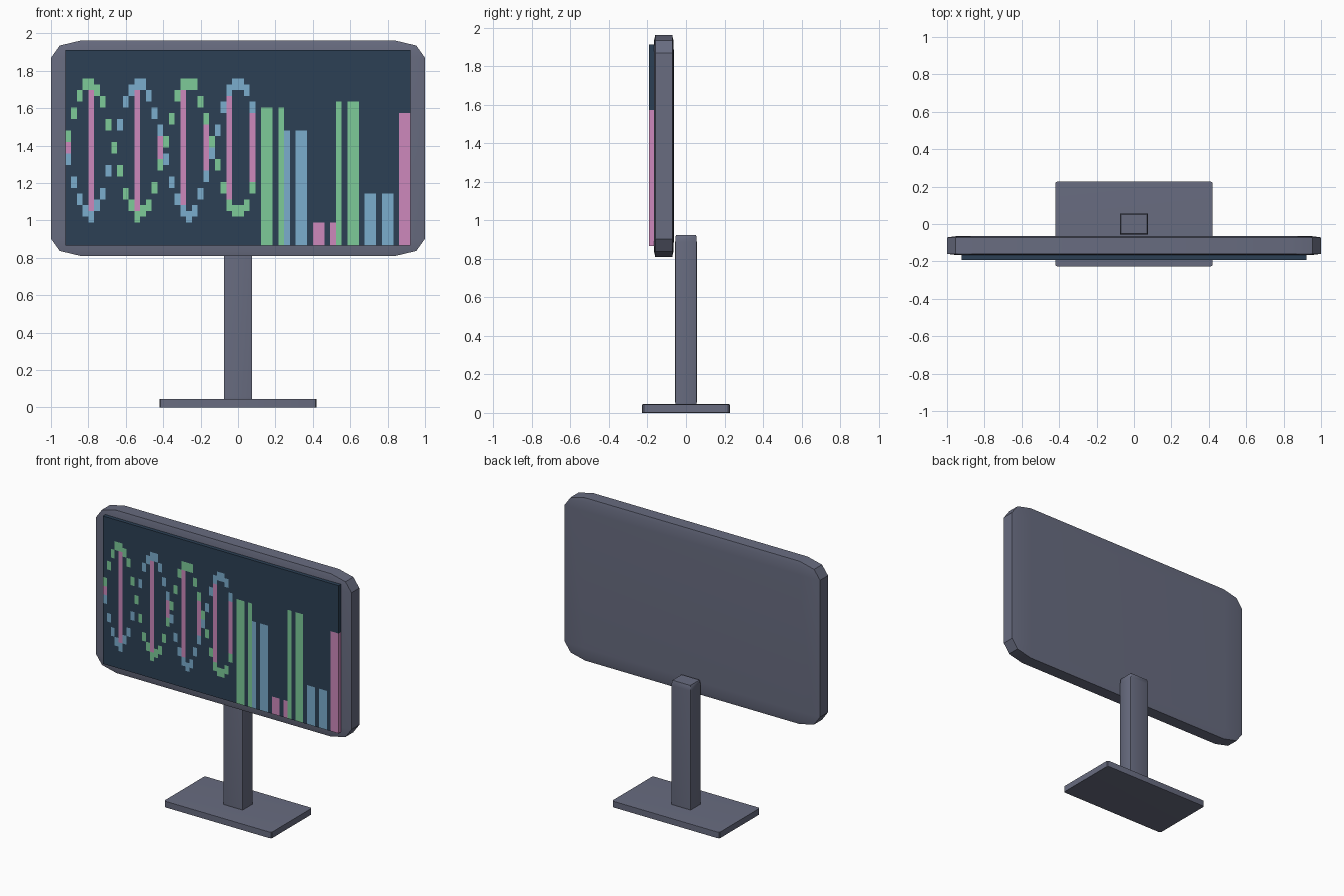
import bpy
import bmesh
import math
from mathutils import Matrix, Vector

default_cube = bpy.data.objects.get("Cube")
if default_cube:
    bpy.data.objects.remove(default_cube, do_unlink=True)


def to_linear(channel):
    c = channel / 255
    return c / 12.92 if c <= 0.04045 else ((c + 0.055) / 1.055) ** 2.4


def make_material(name, red, green, blue):
    color = (to_linear(red), to_linear(green), to_linear(blue), 1)
    material = bpy.data.materials.new(name)
    material.use_nodes = True
    material.diffuse_color = color
    material.node_tree.nodes["Principled BSDF"].inputs["Base Color"].default_value = color
    return material


casing = make_material("casing grey", 104, 108, 128)
screen_colors = [
    make_material("screen navy", 44, 64, 85),
    make_material("graph green", 125, 203, 152),
    make_material("graph blue", 123, 174, 206),
    make_material("graph pink", 205, 137, 188),
]
NAVY, GREEN, BLUE, PINK = range(4)


def add_object(name, bm, materials):
    mesh = bpy.data.meshes.new(name)
    bm.to_mesh(mesh)
    bm.free()
    obj = bpy.data.objects.new(name, mesh)
    bpy.context.collection.objects.link(obj)
    for material in materials:
        mesh.materials.append(material)
    return obj


def rounded_box(name, low, high, bevel):
    """Box bevelled as a unit cube, then stretched to its final size."""
    low, high = Vector(low), Vector(high)
    bm = bmesh.new()
    bmesh.ops.create_cube(bm, size=2)
    bmesh.ops.bevel(bm, geom=bm.edges[:], offset=bevel, segments=2,
                    profile=0.5, affect='EDGES')
    bm.transform(Matrix.Translation((low + high) / 2)
                 @ Matrix.Diagonal((high - low) / 2).to_4x4())
    obj = add_object(name, bm, [casing])
    bpy.ops.object.select_all(action='DESELECT')
    obj.select_set(True)
    bpy.context.view_layer.objects.active = obj
    bpy.ops.object.shade_smooth_by_angle()


# Casing and stand
rounded_box("monitor_casing", (-1, -0.168, 0.81), (1, -0.063, 1.962), 0.16)
rounded_box("stand_post", (-0.076, -0.056, 0.02), (0.076, 0.056, 0.924), 0.08)
rounded_box("stand_base", (-0.42, -0.228, 0), (0.42, 0.228, 0.045), 0.04)

# Screen picture: a twisted ladder on the left, a bar chart on the right
COLUMNS, ROWS, CELL = 60, 34, 0.03075
LADDER_END, BARS_START = 33, 34
# Each bar group: last column, height in cells, colour
BAR_GROUPS = [(38, 24, GREEN), (43, 20, BLUE), (47, 4, PINK),
              (52, 25, GREEN), (58, 9, BLUE), (60, 23, PINK)]


def cell_color(column, row):
    if column < LADDER_END:
        swing = 11.55 * math.sin(0.365 * column + 0.21)
        green_row, blue_row = int(16.55 - swing), int(16.55 + swing)
        if 0 <= row - green_row < 2:
            return GREEN
        if 0 <= row - blue_row < 2:
            return BLUE
        between = min(green_row, blue_row) < row < max(green_row, blue_row)
        return PINK if between and column % 4 == 0 else NAVY
    if column >= BARS_START and (column - BARS_START) % 3 < 2:
        height, color = next(g[1:] for g in BAR_GROUPS if column < g[0])
        if row >= ROWS - height:
            return color
    return NAVY


# Screen slab: a grid of cells pulled forward, the rim taking the edge colours
left, top, back, thickness = -COLUMNS * CELL / 2, 1.912, -0.158, 0.035
bm = bmesh.new()
bmesh.ops.create_grid(bm, x_segments=COLUMNS, y_segments=ROWS, size=0.5)
bm.transform(Matrix.Translation((0, back, top - ROWS * CELL / 2))
             @ Matrix.Rotation(math.pi / 2, 4, 'X')
             @ Matrix.Diagonal((COLUMNS * CELL, ROWS * CELL, 1, 1)))
pulled = bmesh.ops.extrude_face_region(bm, geom=bm.faces[:])["geom"]
bmesh.ops.translate(bm, vec=(0, -thickness, 0),
                    verts=[v for v in pulled if isinstance(v, bmesh.types.BMVert)])
old = [f for f in bm.faces if all(abs(v.co.y - back) < 0.001 for v in f.verts)]
bmesh.ops.delete(bm, geom=old, context='FACES')
bmesh.ops.recalc_face_normals(bm, faces=bm.faces[:])
for face in bm.faces:
    center = face.calc_center_median()
    column = min(max(int((center.x - left) / CELL), 0), COLUMNS - 1)
    row = min(max(int((top - center.z) / CELL), 0), ROWS - 1)
    face.material_index = cell_color(column, row)
add_object("screen", bm, screen_colors)
